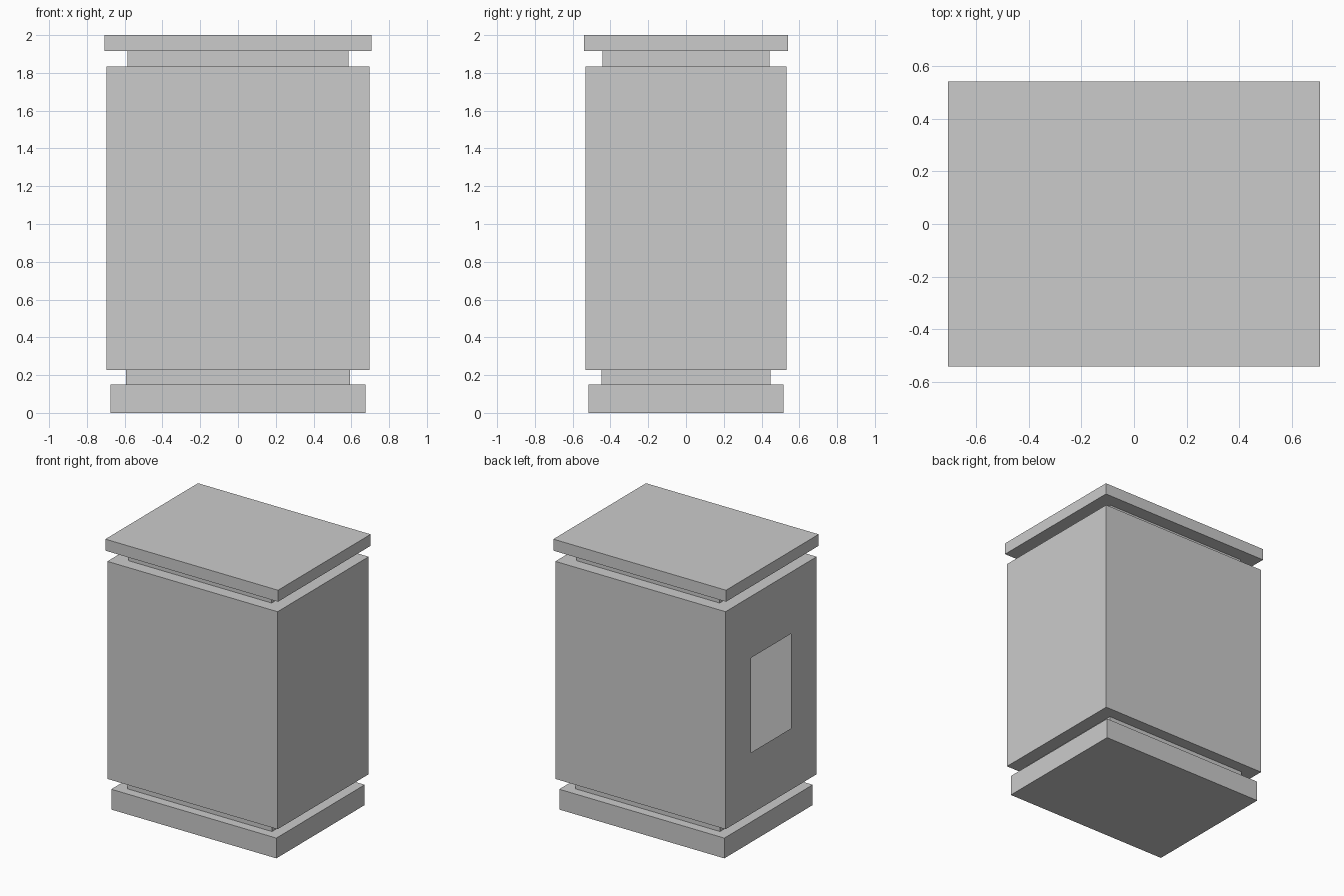
import bpy, bmesh

if "Cube" in bpy.data.objects:
    bpy.data.objects.remove(bpy.data.objects["Cube"])

# Outline from bottom to top: half width, half depth, height
PROFILE = [
    (0.675, 0.516, 0.0), (0.675, 0.516, 0.15),      # base
    (0.592, 0.448, 0.15), (0.592, 0.448, 0.227),    # lower neck
    (0.696, 0.532, 0.227), (0.696, 0.532, 1.835),   # main body
    (0.585, 0.442, 1.835), (0.585, 0.442, 1.915),   # upper neck
    (0.706, 0.541, 1.915), (0.706, 0.541, 2.0),     # lid
]
BODY = 4                                            # profile step of the body walls
HOLE_Y, HOLE_Z0, HOLE_Z1 = 0.233, 0.68, 1.38        # opening in the left wall


def ring(bm, hx, hy, z):
    corners = ((-1, -1), (1, -1), (1, 1), (-1, 1))
    return [bm.verts.new((sx * hx, sy * hy, z)) for sx, sy in corners]


bm = bmesh.new()
rings = [ring(bm, *p) for p in PROFILE]

# Bottom and top
bm.faces.new(rings[0][::-1])
bm.faces.new(rings[-1])

# Walls and ledges; the left body wall gets a framed opening into the hollow shell
for i, (low, high) in enumerate(zip(rings, rings[1:])):
    for k in range(4):
        n = (k + 1) % 4
        quad = [low[k], low[n], high[n], high[k]]
        if i == BODY and k == 3:
            x = -PROFILE[BODY][0]
            hole = [bm.verts.new((x, y, z)) for y, z in (
                (HOLE_Y, HOLE_Z0), (-HOLE_Y, HOLE_Z0),
                (-HOLE_Y, HOLE_Z1), (HOLE_Y, HOLE_Z1))]
            for j in range(4):
                m = (j + 1) % 4
                bm.faces.new((quad[j], quad[m], hole[m], hole[j]))
        else:
            bm.faces.new(quad)

mesh = bpy.data.meshes.new("hollow_box_shell")
bm.to_mesh(mesh)
bm.free()
shell = bpy.data.objects.new("hollow_box_shell", mesh)
bpy.context.collection.objects.link(shell)
